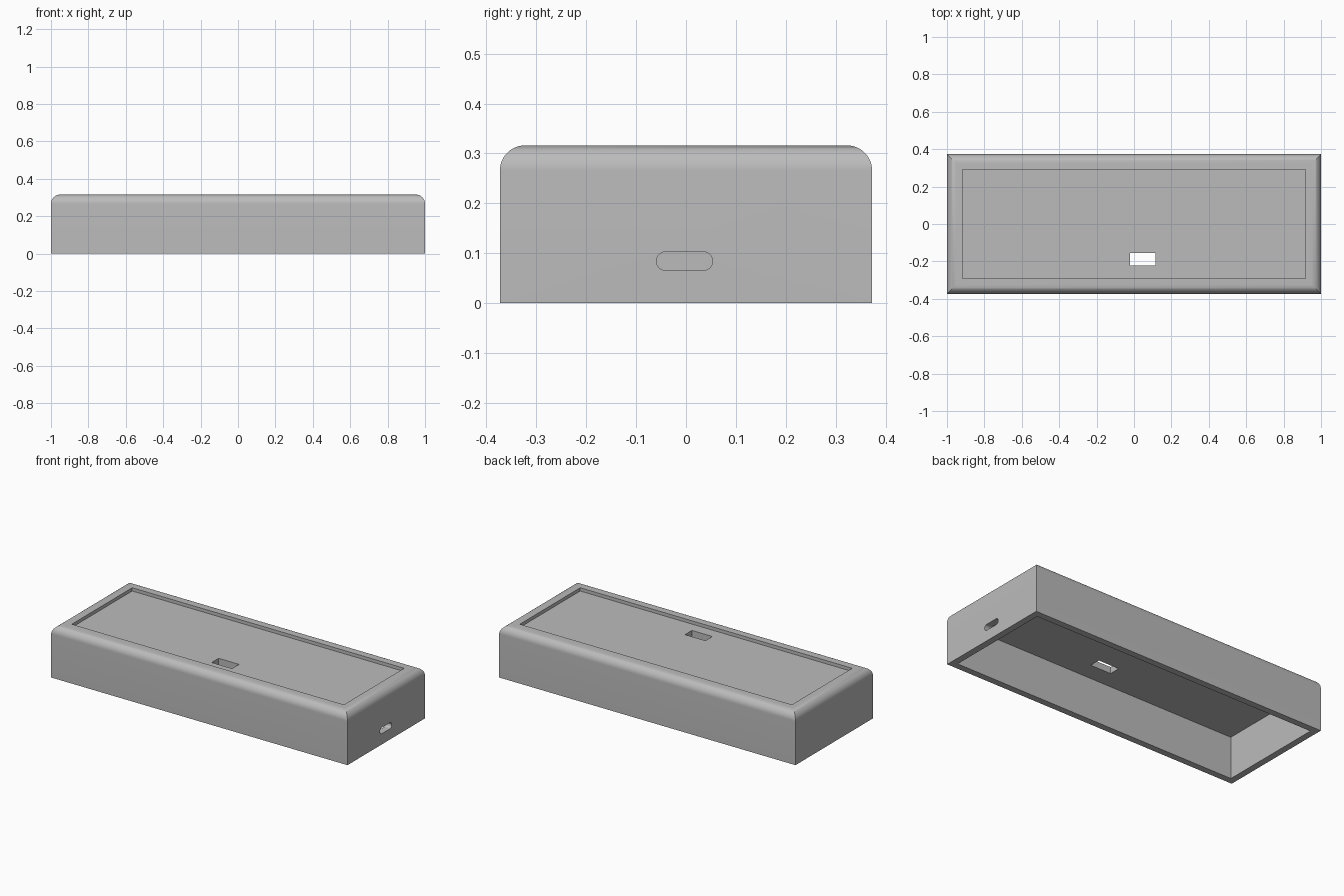
import bpy, bmesh, math

if "Cube" in bpy.data.objects:
    bpy.data.objects.remove(bpy.data.objects["Cube"], do_unlink=True)

HALF_X, HALF_Y, HEIGHT = 1.0, 0.373, 0.316
WALL, ROUND, BEZEL, RECESS = 0.04, 0.05, 0.082, 0.02
CEILING = HEIGHT - RECESS - WALL

grey = bpy.data.materials.new("plain_grey")
grey.use_nodes = True
colour = (0.5, 0.5, 0.5, 1)
grey.diffuse_color = colour
grey.node_tree.nodes["Principled BSDF"].inputs["Base Color"].default_value = colour


def make_object(name, bm):
    bmesh.ops.recalc_face_normals(bm, faces=bm.faces)
    mesh = bpy.data.meshes.new(name)
    bm.to_mesh(mesh)
    bm.free()
    mesh.materials.append(grey)
    obj = bpy.data.objects.new(name, mesh)
    bpy.context.collection.objects.link(obj)
    return obj


def loft(name, rings):
    """Skin a list of closed point rings and cap both ends."""
    bm = bmesh.new()
    loops = [[bm.verts.new(p) for p in ring] for ring in rings]
    for a, b in zip(loops, loops[1:]):
        n = len(a)
        for i in range(n):
            j = (i + 1) % n
            bm.faces.new((a[i], a[j], b[j], b[i]))
    bm.faces.new(loops[0])
    bm.faces.new(loops[-1])
    return make_object(name, bm)


def rectangle(inset, z):
    x, y = HALF_X - inset, HALF_Y - inset
    return [(-x, -y, z), (x, -y, z), (x, y, z), (-x, y, z)]


# Case shell: inside ceiling, rim, outer wall, rounded top edge, recessed panel
profile = [(WALL, CEILING), (WALL, 0), (0, 0)]
STEPS = 12
for i in range(STEPS + 1):
    a = math.pi / 2 * i / STEPS
    profile.append((ROUND * (1 - math.cos(a)), HEIGHT - ROUND * (1 - math.sin(a))))
profile += [(BEZEL, HEIGHT), (BEZEL, HEIGHT - RECESS)]
case = loft("case_shell", [rectangle(*p) for p in profile])

# Window through the top panel
x0, x1, y0, y1 = -0.022, 0.116, -0.223, -0.156
window = loft("window_cutter", [
    [(x0, y0, z), (x1, y0, z), (x1, y1, z), (x0, y1, z)]
    for z in (CEILING - 0.03, HEIGHT + 0.03)])

# Rounded cable slot through the left end wall
radius, reach, mid_y, mid_z = 0.0185, 0.038, -0.003, 0.084
outline = []
for side in (1, -1):
    for i in range(13):
        a = math.pi * i / 12 - side * math.pi / 2
        outline.append((mid_y + side * reach + radius * math.cos(a),
                        mid_z + radius * math.sin(a)))
slot = loft("slot_cutter", [[(x, y, z) for y, z in outline]
                            for x in (HALF_X - 2 * WALL, HALF_X + WALL)])

bpy.ops.object.select_all(action="DESELECT")
case.select_set(True)
bpy.context.view_layer.objects.active = case
for cutter in (window, slot):
    cutter.hide_render = True
    cut = case.modifiers.new(cutter.name, "BOOLEAN")
    cut.operation = "DIFFERENCE"
    cut.solver = "EXACT"
    cut.object = cutter
    bpy.ops.object.modifier_apply(modifier=cut.name)
    bpy.data.objects.remove(cutter, do_unlink=True)

bpy.ops.object.shade_smooth_by_angle(angle=math.radians(30))
